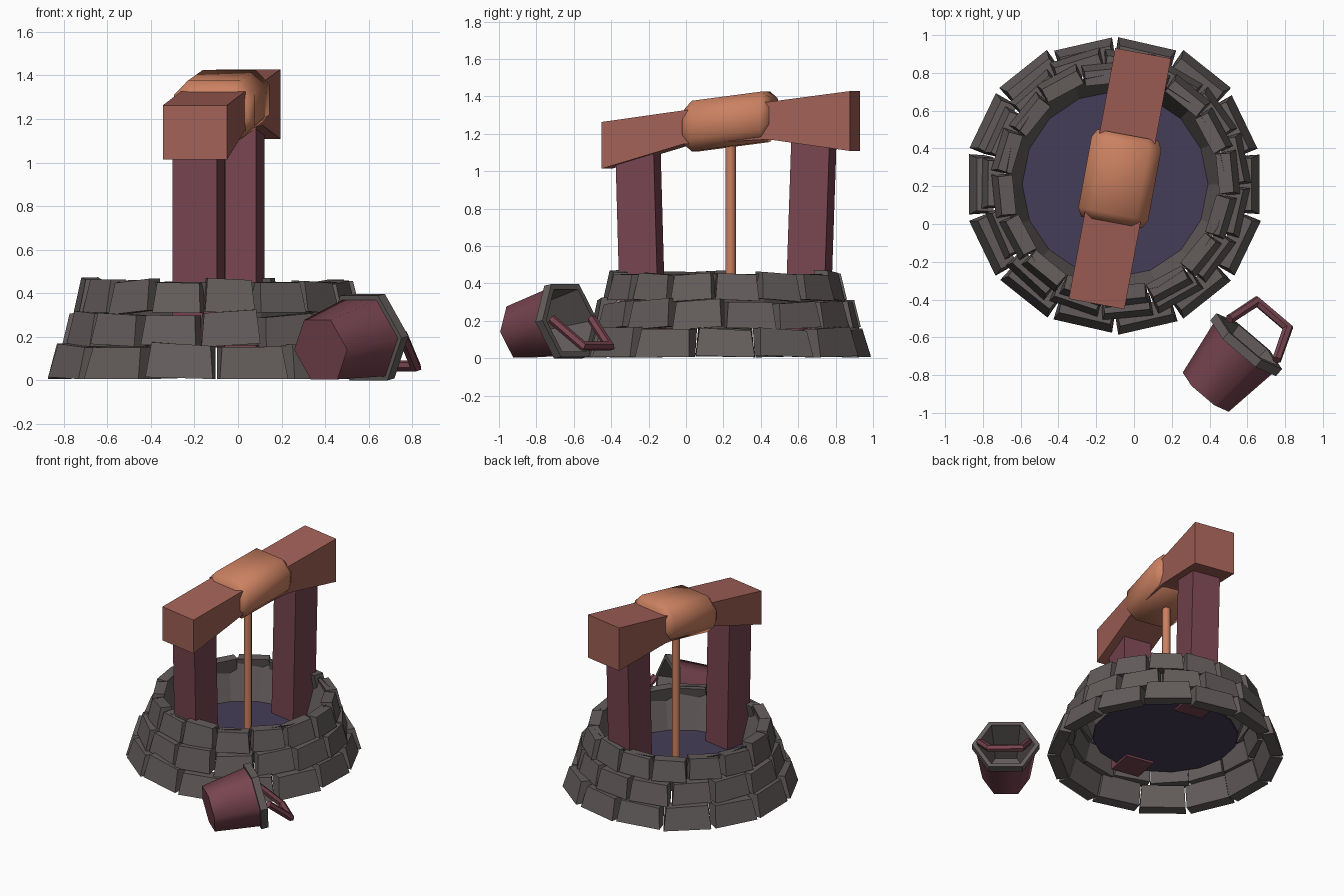
import bpy, bmesh, math, random
from mathutils import Vector

if "Cube" in bpy.data.objects:
    bpy.data.objects.remove(bpy.data.objects["Cube"])

random.seed(4)
TAU = math.tau


def mat(name, rgb):
    m = bpy.data.materials.new(name)
    m.diffuse_color = (*rgb, 1)
    m.use_nodes = True
    m.node_tree.nodes["Principled BSDF"].inputs["Base Color"].default_value = m.diffuse_color
    return m


STONE = mat("grey stone", (0.125, 0.108, 0.106))
BEAM = mat("red wood", (0.36, 0.118, 0.095))
POST = mat("dark plum wood", (0.185, 0.058, 0.08))
ROPE = mat("orange rope", (0.60, 0.22, 0.12))
WATER = mat("dark water", (0.060, 0.047, 0.098))


def finish(name, bm, material, smooth=None):
    bmesh.ops.recalc_face_normals(bm, faces=bm.faces)
    me = bpy.data.meshes.new(name)
    bm.to_mesh(me)
    bm.free()
    me.materials.append(material)
    ob = bpy.data.objects.new(name, me)
    bpy.context.collection.objects.link(ob)
    if smooth:
        bpy.ops.object.select_all(action='DESELECT')
        ob.select_set(True)
        bpy.context.view_layer.objects.active = ob
        bpy.ops.object.shade_smooth_by_angle(angle=math.radians(smooth))
    return ob


def add_loft(bm, sections, cap_start=True, cap_end=True):
    """Skin a list of closed sections that all have the same point count."""
    rings = [[bm.verts.new(p) for p in s] for s in sections]
    n = len(rings[0])
    for a, b in zip(rings, rings[1:]):
        for i in range(n):
            j = (i + 1) % n
            bm.faces.new((a[i], a[j], b[j], b[i]))
    if cap_start:
        bm.faces.new(rings[0])
    if cap_end:
        bm.faces.new(rings[-1])


def loft(name, sections, material, smooth=None, **caps):
    bm = bmesh.new()
    add_loft(bm, sections, **caps)
    return finish(name, bm, material, smooth)


def circle(c, h, w, r, n, phase=0.0):
    return [c + r * (h * math.cos(TAU * i / n + phase) + w * math.sin(TAU * i / n + phase))
            for i in range(n)]


X, Y, Z = Vector((1, 0, 0)), Vector((0, 1, 0)), Vector((0, 0, 1))
WELL = Vector((-0.10, 0.21, 0))


# Stone courses: rings of separate, slightly uneven blocks
def stone_course(name, n, r0, r1, z0, z1, thick, phase):
    bm = bmesh.new()
    step = TAU / n
    for k in range(n):
        a = phase + k * step
        dr, tilt = random.uniform(-0.012, 0.015), random.uniform(-0.012, 0.012)
        dz = random.uniform(-0.008, 0.012)

        def pt(f, r, z):
            t = a + f * step
            return WELL + Vector((math.cos(t) * r, math.sin(t) * r, z + tilt * f * 2))

        def section(r, z, s):
            return [pt(-0.42 * s, r + dr, z), pt(0.42 * s, r + dr, z),
                    pt(0.49, r + dr - thick, z), pt(-0.49, r + dr - thick, z)]
        low = section(r0, z0, 1.08)
        high = section(r1, z1 + dz, 1.0)
        for p in low:
            p.z = max(p.z, 0.005)
        add_loft(bm, [low, high])
    finish(name, bm, STONE)


stone_course("bottom_stones", 14, 0.785, 0.74, 0.005, 0.155, 0.085, 0.0)
stone_course("middle_stones", 15, 0.715, 0.68, 0.16, 0.305, 0.085, 0.2)
stone_course("top_stones", 16, 0.655, 0.62, 0.31, 0.455, 0.075, 0.1)

# Inner wall of the shaft and the water
loft("inner_wall", [circle(WELL + Z * z, X, Y, r, 16) for r, z in ((0.49, 0.16), (0.59, 0.45))],
     STONE, cap_start=False, cap_end=False)
bm = bmesh.new()
bm.faces.new([bm.verts.new(p) for p in circle(WELL + Z * 0.165, X, Y, 0.495, 16)])
finish("water", bm, WATER)

# Frame of the crossbeam, turned 10.5 degrees
A = math.radians(10.5)
U = Vector((math.sin(A), math.cos(A), 0))
V = Vector((math.cos(A), -math.sin(A), 0))
MID = Vector((-0.075, 0.24, 0))


def rect(c, w, l, along):
    return [c + V * w * sx + along * l * sy for sx, sy in ((-1, -1), (1, -1), (1, 1), (-1, 1))]


# Crossbeam, pinched in the middle and rising to the back
loft("crossbeam", [rect(MID + U * s + Z * z, 0.15, h / 2, Z) for s, z, h in
                   ((-0.675, 1.138, 0.25), (-0.23, 1.235, 0.18),
                    (0.23, 1.27, 0.20), (0.675, 1.268, 0.32))], BEAM)

# Leaning posts
for name, x, y0, y1, top in (("front_post", -0.18, -0.23, -0.258, 1.16),
                             ("back_post", 0.0, 0.65, 0.685, 1.2)):
    loft(name, [rect(Vector((x, y0, 0.15)), 0.104, 0.104, U),
                rect(Vector((x, y1, top)), 0.104, 0.104, U)], POST)


# Coiled rope around the beam: a chamfered, rounded block
def octagon(s, w, h, c):
    o = MID + U * s + Z * (1.266 + 0.13 * s)
    pts = ((w, h - c), (w - c, h), (c - w, h), (-w, h - c),
           (-w, c - h), (c - w, -h), (w - c, -h), (w, c - h))
    return [o + V * a + Z * b for a, b in pts]


loft("rope_coil", [octagon(s, w, h, 0.065) for s, w, h in
                   ((-0.235, 0.165, 0.095), (-0.19, 0.188, 0.135),
                    (0.19, 0.188, 0.135), (0.235, 0.165, 0.095))], ROPE, smooth=60)
loft("hanging_rope", [circle(Vector((-0.085, 0.238, z)), X, Y, 0.028, 8) for z in (0.17, 1.2)],
     ROPE, smooth=50)

# Six-sided bucket lying on its side
P0, P1 = Vector((0.38, -0.89, 0.14)), Vector((0.61, -0.62, 0.202))
D = (P1 - P0).normalized()
H = D.cross(Z).normalized()
W = H.cross(D)


def hexes(profile):
    return [circle(P0 + D * t, H, W, r, 6) for t, r in profile]


loft("bucket_body", hexes(((0, 0.16), (0.32, 0.207))), POST, smooth=65, cap_end=False)
loft("bucket_rim_and_lining", hexes(((0.31, 0.205), (0.31, 0.228), (0.36, 0.228),
                                     (0.36, 0.195), (0.06, 0.145))), STONE, cap_start=False)

# Bucket handle: swept bar through four points
path = [Vector(p) for p in ((0.505, -0.505, 0.21), (0.65, -0.41, 0.065),
                            (0.815, -0.55, 0.065), (0.755, -0.72, 0.21))]
N = (path[1] - path[0]).cross(path[2] - path[1]).normalized()
rings = []
for i, p in enumerate(path):
    t = (path[min(i + 1, 3)] - path[max(i - 1, 0)]).normalized()
    side = t.cross(N)
    rings.append(circle(p, side * (1.3 if i in (1, 2) else 1), N, 0.025, 6))
loft("bucket_handle", rings, POST)
